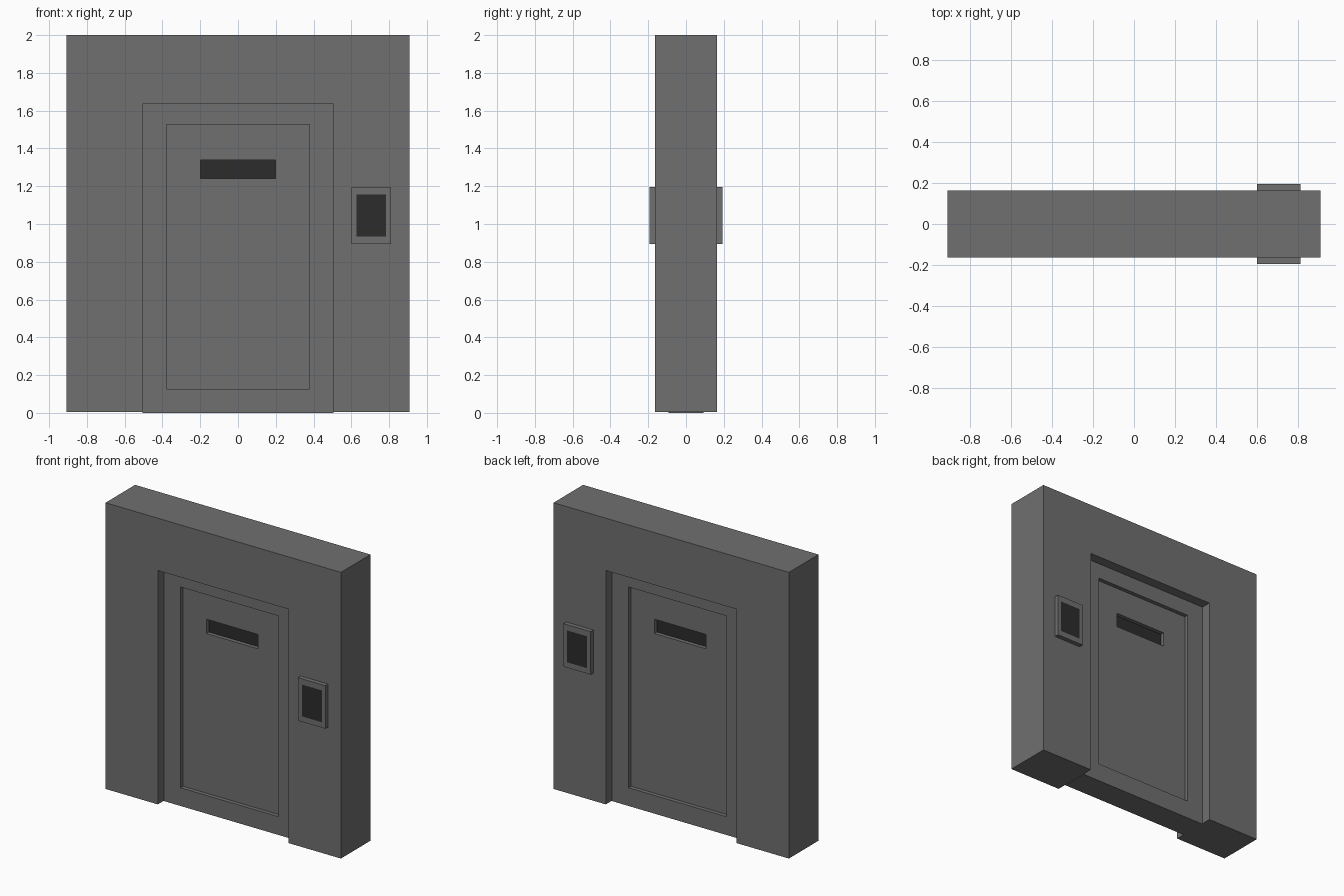
import bpy, bmesh

if "Cube" in bpy.data.objects:
    bpy.data.objects.remove(bpy.data.objects["Cube"])


def material(name, v):
    m = bpy.data.materials.new(name)
    m.diffuse_color = (v, v, v, 1)
    m.use_nodes = True
    m.node_tree.nodes["Principled BSDF"].inputs["Base Color"].default_value = m.diffuse_color
    return m


GREY, BLACK = material("dark_grey", 0.16), material("black_glass", 0.025)


def finish(bm, name):
    bmesh.ops.recalc_face_normals(bm, faces=bm.faces)
    me = bpy.data.meshes.new(name)
    bm.to_mesh(me)
    bm.free()
    me.materials.append(GREY)
    me.materials.append(BLACK)
    ob = bpy.data.objects.new(name, me)
    bpy.context.collection.objects.link(ob)
    return ob


def extruded(profile, y0, y1):
    """Extrude an x-z outline from y0 to y1."""
    bm = bmesh.new()
    f = bm.faces.new([bm.verts.new((x, y0, z)) for x, z in profile])
    r = bmesh.ops.extrude_face_region(bm, geom=[f], use_keep_orig=True)
    verts = [g for g in r["geom"] if isinstance(g, bmesh.types.BMVert)]
    bmesh.ops.translate(bm, verts=verts, vec=(0, y1 - y0, 0))
    bmesh.ops.recalc_face_normals(bm, faces=bm.faces)
    return bm


def rect(x0, x1, z0, z1):
    return [(x0, z0), (x1, z0), (x1, z1), (x0, z1)]


def recess(bm, face, x0, x1, z0, z1, y=None):
    """Inset face to a rectangle, then optionally sink it to depth y."""
    bmesh.ops.inset_individual(bm, faces=[face], thickness=0.01)
    c = face.calc_center_median()
    for v in face.verts:
        v.co.x = x0 if v.co.x < c.x else x1
        v.co.z = z0 if v.co.z < c.z else z1
    if y is not None:
        face = bmesh.ops.extrude_discrete_faces(bm, faces=[face])["faces"][0]
        for v in face.verts:
            v.co.y = y
    return face


def side_face(bm, side):
    return max(bm.faces, key=lambda f: side * f.calc_center_median().y)


# wall with doorway
W, T, D, H = 0.908, 0.163, 0.505, 1.635
wall = extruded([(-W, 0.004), (-D, 0.004), (-D, H), (D, H),
                 (D, 0.004), (W, 0.004), (W, 2), (-W, 2)], -T, T)
finish(wall, "wall")

# door with sunken panel and viewing slot on both sides
door = extruded(rect(-D, D, 0, H), -0.093, 0.093)
for s in (-1, 1):
    panel = recess(door, side_face(door, s), -0.378, 0.378, 0.127, 1.527, s * 0.065)
    slot = recess(door, panel, -0.198, 0.198, 1.24, 1.34, s * 0.038)
    slot.material_index = 1
finish(door, "door")

# keypad with dark screen on each side of the wall
for s, name in ((-1, "front_keypad"), (1, "back_keypad")):
    pad = extruded(rect(0.6, 0.81, 0.895, 1.195), s * T, s * 0.194)
    screen = recess(pad, side_face(pad, s), 0.628, 0.783, 0.933, 1.155)
    screen.material_index = 1
    finish(pad, name)
